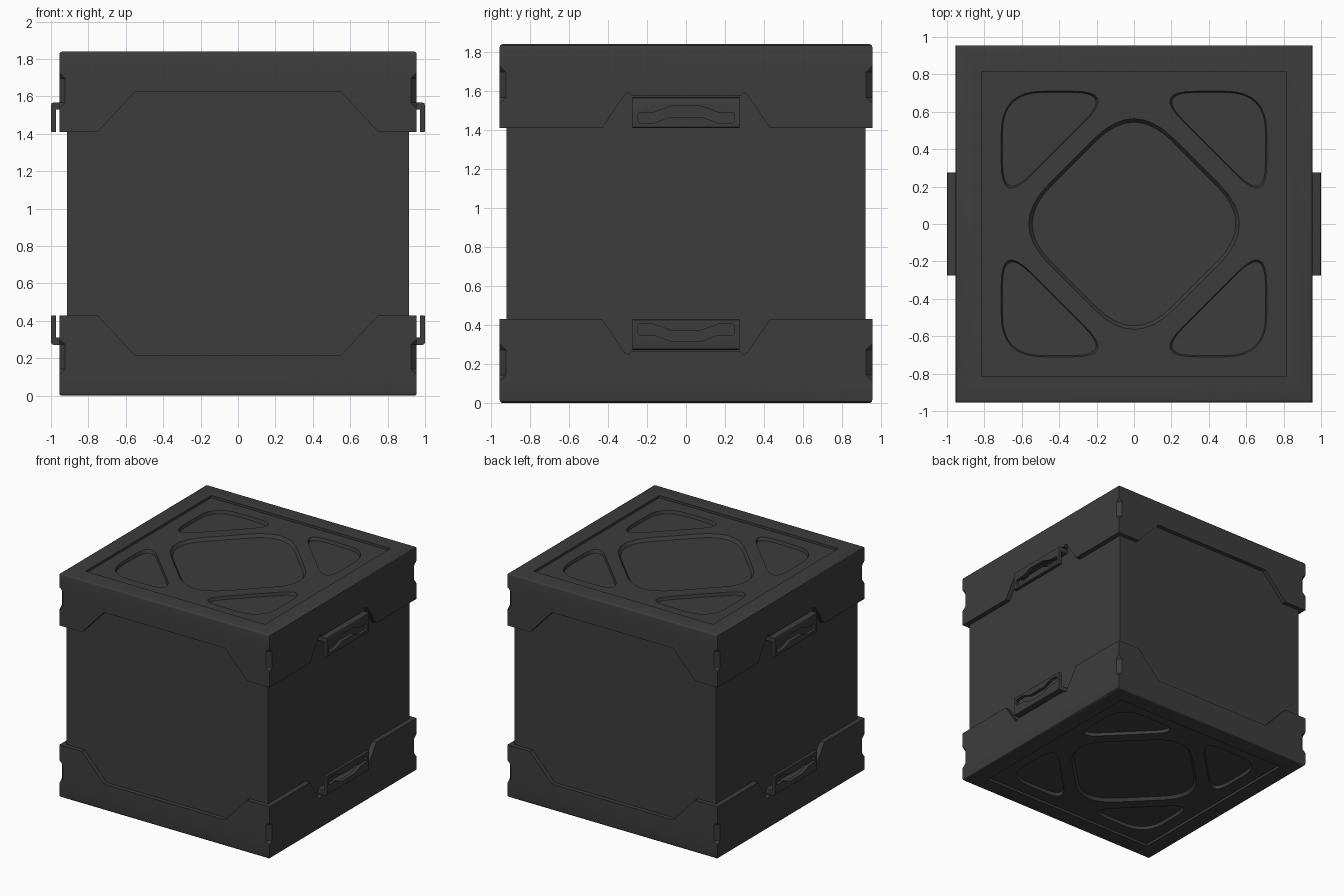
import bpy, bmesh
from math import pi, radians
from mathutils import Matrix, Vector

cube = bpy.data.objects.get("Cube")
if cube:
    bpy.data.objects.remove(cube, do_unlink=True)

H = 1.84       # overall height
OUT = 0.955    # half width of the end caps
SKIRT = 1.41   # lower edge of the top cap
HALF_TURN = Matrix.Rotation(pi, 4, 'Z')
FLIP = Matrix.Translation((0, 0, H)) @ Matrix.Scale(-1, 4, (0, 0, 1))

mat = bpy.data.materials.new("charcoal")
mat.use_nodes = True
COLOUR = (0.046, 0.046, 0.046, 1)
mat.diffuse_color = COLOUR
mat.node_tree.nodes["Principled BSDF"].inputs["Base Color"].default_value = COLOUR


def make_object(name, bm):
    bmesh.ops.recalc_face_normals(bm, faces=bm.faces[:])
    mesh = bpy.data.meshes.new(name)
    bm.to_mesh(mesh)
    bm.free()
    mesh.materials.append(mat)
    obj = bpy.data.objects.new(name, mesh)
    bpy.context.collection.objects.link(obj)
    return obj


def prism(name, pts, axis, a, b, end_pts=None):
    """Extrude a 2D outline along an axis from a to b."""
    place = {'X': lambda p, d: (d, p[0], p[1]),
             'Y': lambda p, d: (p[0], d, p[1]),
             'Z': lambda p, d: (p[0], p[1], d)}[axis]
    bm = bmesh.new()
    low = [bm.verts.new(place(p, a)) for p in pts]
    high = [bm.verts.new(place(p, b)) for p in (end_pts or pts)]
    bm.faces.new(low)
    bm.faces.new(high)
    n = len(pts)
    for i in range(n):
        j = (i + 1) % n
        bm.faces.new((low[i], low[j], high[j], high[i]))
    return make_object(name, bm)


def square(r, ry=None):
    ry = ry or r
    return [(-r, -ry), (r, -ry), (r, ry), (-r, ry)]


def mirrored(half):
    """Close a right-hand half outline with its reflection."""
    return half + [(-x, z) for x, z in reversed(half)]


def rounded(pts, cut, steps=8):
    """Round each corner of an outline, starting 'cut' away from it."""
    out = []
    for i, p in enumerate(pts):
        v, prev, nxt = Vector(p), Vector(pts[i - 1]), Vector(pts[(i + 1) % len(pts)])
        a = v + (prev - v).normalized() * cut
        b = v + (nxt - v).normalized() * cut
        for k in range(steps + 1):
            s = k / steps
            out.append(a * (1 - s) ** 2 + v * (2 * s * (1 - s)) + b * s ** 2)
    return out


def shrink(pts, f):
    c = sum((Vector(p) for p in pts), Vector((0, 0))) / len(pts)
    return [c + (Vector(p) - c) * f for p in pts]


def transformed(obj, matrix, name):
    new = obj.copy()
    new.name = name
    new.data = obj.data.copy()
    new.data.name = name
    new.data.transform(matrix)
    if matrix.determinant() < 0:
        new.data.flip_normals()
    bpy.context.collection.objects.link(new)
    return new


def cut(obj, cutter):
    mod = obj.modifiers.new("cut", 'BOOLEAN')
    mod.operation = 'DIFFERENCE'
    mod.solver = 'EXACT'
    mod.object = cutter
    bpy.context.view_layer.objects.active = obj
    bpy.ops.object.modifier_apply(modifier=mod.name)
    bpy.data.objects.remove(cutter, do_unlink=True)


def cut_pair(obj, cutter):
    other = transformed(cutter, HALF_TURN, "cutter")
    cut(obj, cutter)
    cut(obj, other)


# Main box between the two caps
body = prism("body", square(0.915, 0.92), 'Z', 0.1, H - 0.1)

# Top cap with softened upper rim
cap = prism("top_cap", square(OUT), 'Z', SKIRT, H)
bm = bmesh.new()
bm.from_mesh(cap.data)
rim = [e for e in bm.edges if all(v.co.z > H - 0.01 for v in e.verts)]
bmesh.ops.bevel(bm, geom=rim, offset=0.015, segments=3, profile=0.5, affect='EDGES')
bm.to_mesh(cap.data)
bm.free()

# Stepped skirt cut-outs: front and back, then the two handle sides
front_outline = mirrored([(0.75, 1.3), (0.75, SKIRT), (0.55, 1.625)])
cut_pair(cap, prism("cutter", front_outline, 'Y', -1.1, -0.9))
side_outline = mirrored([(0.43, 1.3), (0.43, SKIRT), (0.315, 1.58),
                         (0.295, 1.592), (0.28, 1.575)])
cut_pair(cap, prism("cutter", side_outline, 'X', 0.9, 1.1))

# Chamfered notches on the vertical corners (u runs along the diagonal)
DIAG = OUT * 2 ** 0.5
notch = [(DIAG + 0.02, 1.52), (DIAG, 1.537), (DIAG - 0.022, 1.567),
         (DIAG - 0.022, 1.697), (DIAG, 1.727), (DIAG + 0.02, 1.745)]
for k in range(4):
    cutter = prism("cutter", notch, 'Y', -0.1, 0.1)
    cutter.data.transform(Matrix.Rotation(pi / 4 + k * pi / 2, 4, 'Z'))
    cut(cap, cutter)

# Sunken lid panel with a rounded diamond and four rounded triangles
PANEL = H - 0.02
cut(cap, prism("cutter", square(0.815), 'Z', PANEL, H + 0.1))


def pocket(outline, turn=0):
    cutter = prism("cutter", shrink(outline, 0.965), 'Z', PANEL - 0.025, PANEL + 0.012,
                   shrink(outline, 1.015))
    cutter.data.transform(Matrix.Rotation(turn, 4, 'Z'))
    cut(cap, cutter)


pocket(rounded([(0.67, 0), (0, 0.67), (-0.67, 0), (0, -0.67)], 0.3))
for k in range(4):
    pocket(rounded([(0.71, 0.1), (0.71, 0.71), (0.1, 0.71)], 0.22), k * pi / 2)

# Hooked handle with a wavy grip slot
hook = [(0.9, 1.568), (0.985, 1.568), (0.996, 1.564), (1.0, 1.553), (1.0, 1.415),
        (0.995, SKIRT), (0.972, SKIRT), (0.972, 1.53), (0.9, 1.53)]
handle = prism("left_top_handle", hook, 'Y', -0.275, 0.275)
slot = mirrored([(0.08, 1.467), (0.165, 1.436), (0.24, 1.436), (0.248, 1.444),
                 (0.248, 1.482), (0.24, 1.49), (0.165, 1.49), (0.08, 1.522)])
cut(handle, prism("cutter", slot, 'X', 0.96, 1.1))

# Opposite handle and the mirrored bottom set
right_handle = transformed(handle, HALF_TURN, "right_top_handle")
parts = [body, cap, handle, right_handle]
for obj, name in ((cap, "bottom_cap"), (handle, "left_bottom_handle"),
                  (right_handle, "right_bottom_handle")):
    parts.append(transformed(obj, FLIP, name))

# Smooth only the soft edges
bpy.ops.object.select_all(action='DESELECT')
for obj in parts:
    obj.select_set(True)
bpy.context.view_layer.objects.active = body
bpy.ops.object.shade_smooth_by_angle(angle=radians(30))
